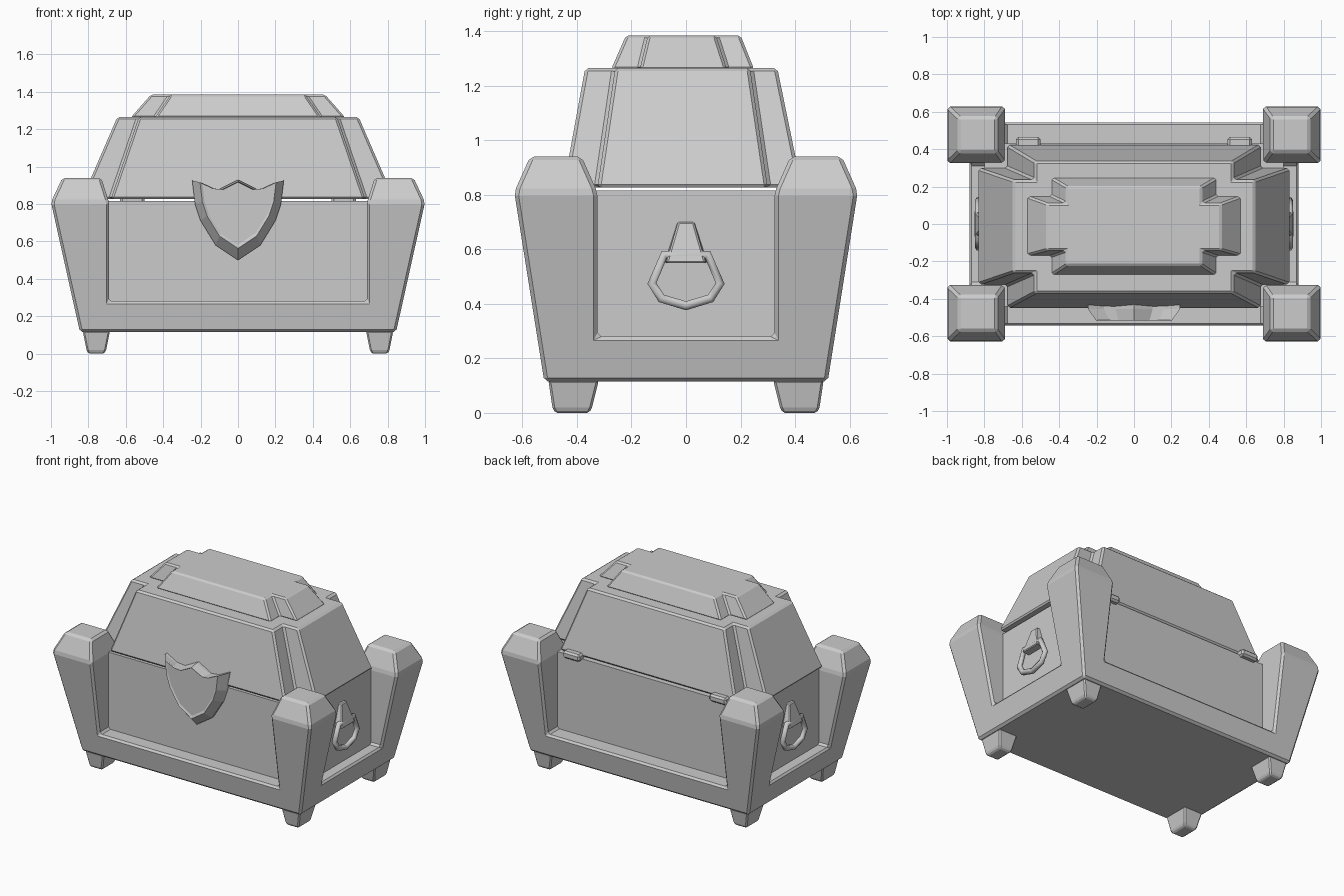
import bpy, bmesh

cube = bpy.data.objects.get("Cube")
if cube:
    bpy.data.objects.remove(cube, do_unlink=True)

GREY = (0.6, 0.6, 0.6, 1)
mat = bpy.data.materials.new("plain grey")
mat.use_nodes = True
mat.diffuse_color = GREY
mat.node_tree.nodes["Principled BSDF"].inputs["Base Color"].default_value = GREY


def add_object(name, bm, bevel=0.0):
    bmesh.ops.recalc_face_normals(bm, faces=bm.faces)
    mesh = bpy.data.meshes.new(name)
    bm.to_mesh(mesh)
    bm.free()
    mesh.materials.append(mat)
    ob = bpy.data.objects.new(name, mesh)
    bpy.context.collection.objects.link(ob)
    if bevel:
        mod = ob.modifiers.new("Bevel", "BEVEL")
        mod.width = bevel
        mod.segments = 1
        mod.limit_method = "ANGLE"
        mod.angle_limit = 0.35
    return ob


def loft(name, rings, bevel=0.0):
    """Skin closed rings of equal length and cap both ends."""
    bm = bmesh.new()
    loops = [[bm.verts.new(p) for p in ring] for ring in rings]
    n = len(loops[0])
    for a, b in zip(loops, loops[1:]):
        for i in range(n):
            j = (i + 1) % n
            bm.faces.new((a[i], a[j], b[j], b[i]))
    bm.faces.new(loops[0])
    bm.faces.new(loops[-1])
    return add_object(name, bm, bevel)


def rect(x0, x1, y0, y1, z):
    return [(x0, y0, z), (x1, y0, z), (x1, y1, z), (x0, y1, z)]


def plus(xm, xs, y0, y1, s0, s1, z):
    """Plus outline: centre block xm by y0..y1, side arms xs by s0..s1."""
    half = [(xm, y0), (xm, s0), (xs, s0), (xs, s1), (xm, s1), (xm, y1)]
    return [(x, y, z) for x, y in half] + [(-x, y, z) for x, y in reversed(half)]


# Frame: rails and four corner posts grown from a three by three grid
IN_X, IN_Y = 0.69, 0.325
BASE, RAIL, SHOULDER, TOP = 0.115, 0.28, 0.81, 0.94


def sign(v):
    return 1 if v > 0 else -1


def shape(verts, z):
    t = (z - BASE) / (SHOULDER - BASE)
    for v in verts:
        outer_x, outer_y = abs(v.co.x) > 0.8, abs(v.co.y) > 0.4
        v.co.x = sign(v.co.x) * (0.845 + 0.155 * t if outer_x else IN_X)
        v.co.y = sign(v.co.y) * (0.52 + 0.11 * t if outer_y else IN_Y)
        v.co.z = z


bm = bmesh.new()
bmesh.ops.create_grid(bm, x_segments=3, y_segments=3, size=1)
for v in bm.verts:
    v.co.x *= 0.9 if abs(v.co.x) > 0.9 else 1
shape(bm.verts, BASE)
out = bmesh.ops.extrude_face_region(bm, geom=bm.faces[:], use_keep_orig=True)["geom"]
shape([g for g in out if isinstance(g, bmesh.types.BMVert)], RAIL)
top = [g for g in out if isinstance(g, bmesh.types.BMFace)]
corners = [f for f in top if abs(f.calc_center_median().x) > 0.5
           and abs(f.calc_center_median().y) > 0.3]
corners = bmesh.ops.extrude_discrete_faces(bm, faces=corners)["faces"]
shape({v for f in corners for v in f.verts}, SHOULDER)
corners = bmesh.ops.extrude_discrete_faces(bm, faces=corners)["faces"]
for f in corners:
    c = f.calc_center_median()
    for v in f.verts:
        v.co.x = c.x - 0.01 * sign(c.x) + (v.co.x - c.x) * 0.67
        v.co.y = c.y + (v.co.y - c.y) * 0.62
        v.co.z = TOP
add_object("corner_post_frame", bm, 0.014)

# Chest body set back behind the frame
loft("body_panels", [rect(-0.8, 0.8, -0.44, 0.43, z) for z in (0.2, 0.815)])

# Lid and raised cap, both plus shaped and tapered
loft("lid", [plus(0.68, 0.835, -0.45, 0.425, -0.325, 0.30, 0.826),
             plus(0.53, 0.645, -0.37, 0.335, -0.26, 0.235, 1.265)], 0.012)
loft("lid_cap", [plus(0.445, 0.575, -0.275, 0.25, -0.17, 0.15, 1.26),
                 plus(0.36, 0.465, -0.22, 0.20, -0.14, 0.11, 1.385)], 0.01)

# Shield clasp: tapered toward the front, with a shallow inset face
half = [(0, 0.93), (0.05, 0.905), (0.10, 0.88), (0.16, 0.885), (0.245, 0.925),
        (0.23, 0.80), (0.20, 0.71), (0.12, 0.58), (0, 0.50)]
outline = half + [(-x, z) for x, z in reversed(half[1:-1])]


def shield_ring(y, s, lift):
    return [(x * s, y, 0.87 + (z - 0.87) * s + lift) for x, z in outline]


loft("shield_clasp", [shield_ring(-0.41, 1, 0), shield_ring(-0.455, 1, 0),
                      shield_ring(-0.515, 0.83, 0),
                      shield_ring(-0.508, 0.78, 0)])

for side, sx in (("left", 1), ("right", -1)):
    # Handle mount: wedge thickening toward its lower edge
    loft(side + "_handle_mount",
         [[(sx * x, y, z) for x, y, z in
           ((0.79, -w, z), (d, -w * 0.9, z), (d, w * 0.9, z), (0.79, w, z))]
          for w, z, d in ((0.08, 0.55, 0.855), (0.032, 0.70, 0.82))], 0.006)

    # Ring pull
    curve = bpy.data.curves.new(side + "_ring_pull", "CURVE")
    curve.dimensions = "3D"
    curve.bevel_depth = 0.019
    curve.bevel_resolution = 1
    path = [(0, 0.393), (0.09, 0.42), (0.125, 0.475), (0.08, 0.58)]
    path += [(-y, z) for y, z in reversed(path[1:])]
    spline = curve.splines.new("POLY")
    spline.points.add(len(path) - 1)
    for p, (y, z) in zip(spline.points, path):
        p.co = (sx * 0.832, y, z, 1)
    spline.use_cyclic_u = True
    curve.materials.append(mat)
    bpy.context.collection.objects.link(bpy.data.objects.new(curve.name, curve))

    # Back hinge
    loft(side + "_hinge", [rect(sx * 0.565 - 0.065, sx * 0.565 + 0.065, 0.40, 0.465, z)
                           for z in (0.80, 0.85)], 0.012)

    # Feet
    for end, sy in (("front", -1), ("back", 1)):
        foot = [(0.715, 0.80, 0.355, 0.48, 0), (0.705, 0.81, 0.345, 0.49, 0.02),
                (0.685, 0.83, 0.32, 0.505, 0.12)]
        loft(f"{side}_{end}_foot",
             [[(sx * x, sy * y, z) for x, y, z in rect(*f)] for f in foot], 0.008)
